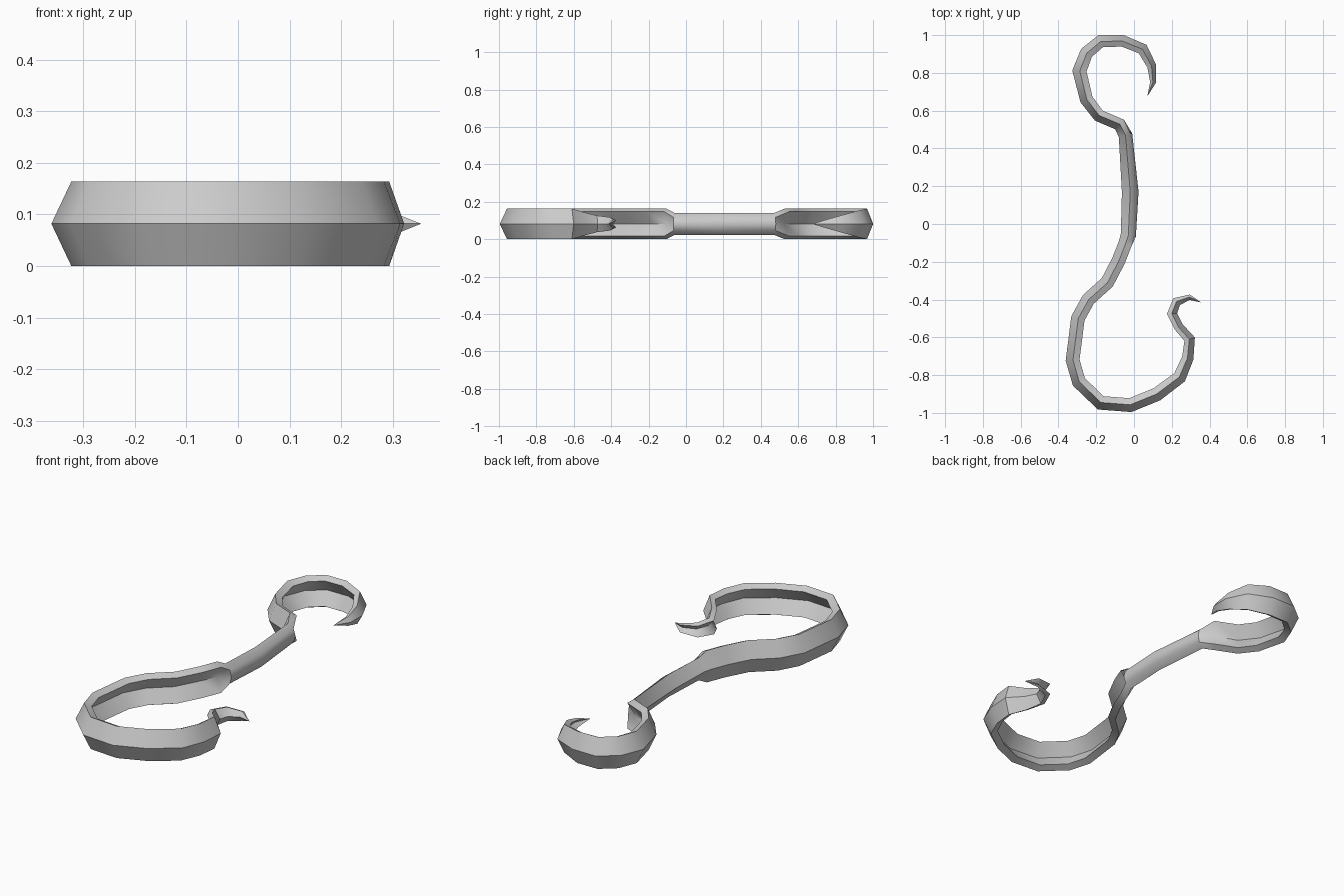
import bpy, bmesh
from mathutils import Vector

MID = 0.082

# Path stations: x, y, half width, half height, inner groove (1 = hollow, -1 = round)
stations = [
    (0.295, -0.387, 0.014, 0.024, 0.3), (0.225, -0.41, 0.024, 0.036, 0.3),
    (0.20, -0.475, 0.026, 0.044, 0.3), (0.235, -0.545, 0.026, 0.062, 0.3),
    (0.293, -0.61, 0.028, 0.082, 0.3), (0.283, -0.71, 0.032, 0.082, 0.3),
    (0.24, -0.81, 0.036, 0.082, 0.3), (0.12, -0.90, 0.038, 0.082, 0.3),
    (-0.02, -0.957, 0.038, 0.082, 0.3), (-0.175, -0.945, 0.038, 0.082, 0.3),
    (-0.29, -0.835, 0.038, 0.082, 0.3), (-0.323, -0.72, 0.038, 0.082, 0.3),
    (-0.295, -0.50, 0.038, 0.082, 0.3), (-0.24, -0.40, 0.038, 0.082, 0.3),
    (-0.14, -0.31, 0.038, 0.082, 0.3), (-0.08, -0.195, 0.038, 0.082, 0.3),
    (-0.045, -0.105, 0.038, 0.082, 0.1), (-0.03, -0.06, 0.040, 0.058, -1),
    (-0.02, 0.17, 0.044, 0.058, -1), (-0.045, 0.47, 0.036, 0.058, -1),
    (-0.075, 0.528, 0.034, 0.082, 0.1), (-0.185, 0.575, 0.034, 0.082, 0.3),
    (-0.25, 0.66, 0.036, 0.082, 0.3), (-0.287, 0.81, 0.038, 0.082, 0.3),
    (-0.25, 0.905, 0.036, 0.082, 0.3), (-0.175, 0.967, 0.034, 0.082, 0.3),
    (-0.06, 0.968, 0.032, 0.082, 0.3), (0.045, 0.925, 0.03, 0.072, 0.3),
    (0.093, 0.835, 0.025, 0.047, 0.3), (0.10, 0.75, 0.016, 0.023, 0.3),
]
start_tip, end_tip = (0.355, -0.415), (0.07, 0.675)


def section(groove):
    # outer ridge, top, inner lip, groove, inner lip, bottom
    lip = 0.8 if groove > 0 else 0.6
    lip_in = -0.9 if groove > 0 else -0.75
    return [(1, 0), (0, 1), (lip_in, lip), (groove, 0), (lip_in, -lip), (0, -1)]


bm = bmesh.new()
path = [Vector(start_tip)] + [Vector(s[:2]) for s in stations] + [Vector(end_tip)]
rings = []
for i, (x, y, w, h, groove) in enumerate(stations, 1):
    a = (path[i] - path[i - 1]).normalized()
    b = (path[i + 1] - path[i]).normalized()
    t = (a + b).normalized()
    side = Vector((-t.y, t.x)) / max(t.dot(a), 0.75)   # outside of both hooks
    rings.append([bm.verts.new((x + side.x * w * u, y + side.y * w * u, MID + h * v))
                  for u, v in section(groove)])

# Skin the rings and close both ends to points
for r, s in zip(rings, rings[1:]):
    for k in range(6):
        bm.faces.new((r[k], r[(k + 1) % 6], s[(k + 1) % 6], s[k]))
for tip, r in ((start_tip, rings[0]), (end_tip, rings[-1])):
    v = bm.verts.new((*tip, MID))
    for k in range(6):
        bm.faces.new((r[k], r[(k + 1) % 6], v))
bmesh.ops.recalc_face_normals(bm, faces=bm.faces)

mesh = bpy.data.meshes.new("double_hook")
bm.to_mesh(mesh)
bm.free()
hook = bpy.data.objects.new("double_hook", mesh)
bpy.context.collection.objects.link(hook)
bpy.context.view_layer.objects.active = hook
hook.select_set(True)
bpy.ops.object.shade_smooth_by_angle(angle=0.7)
